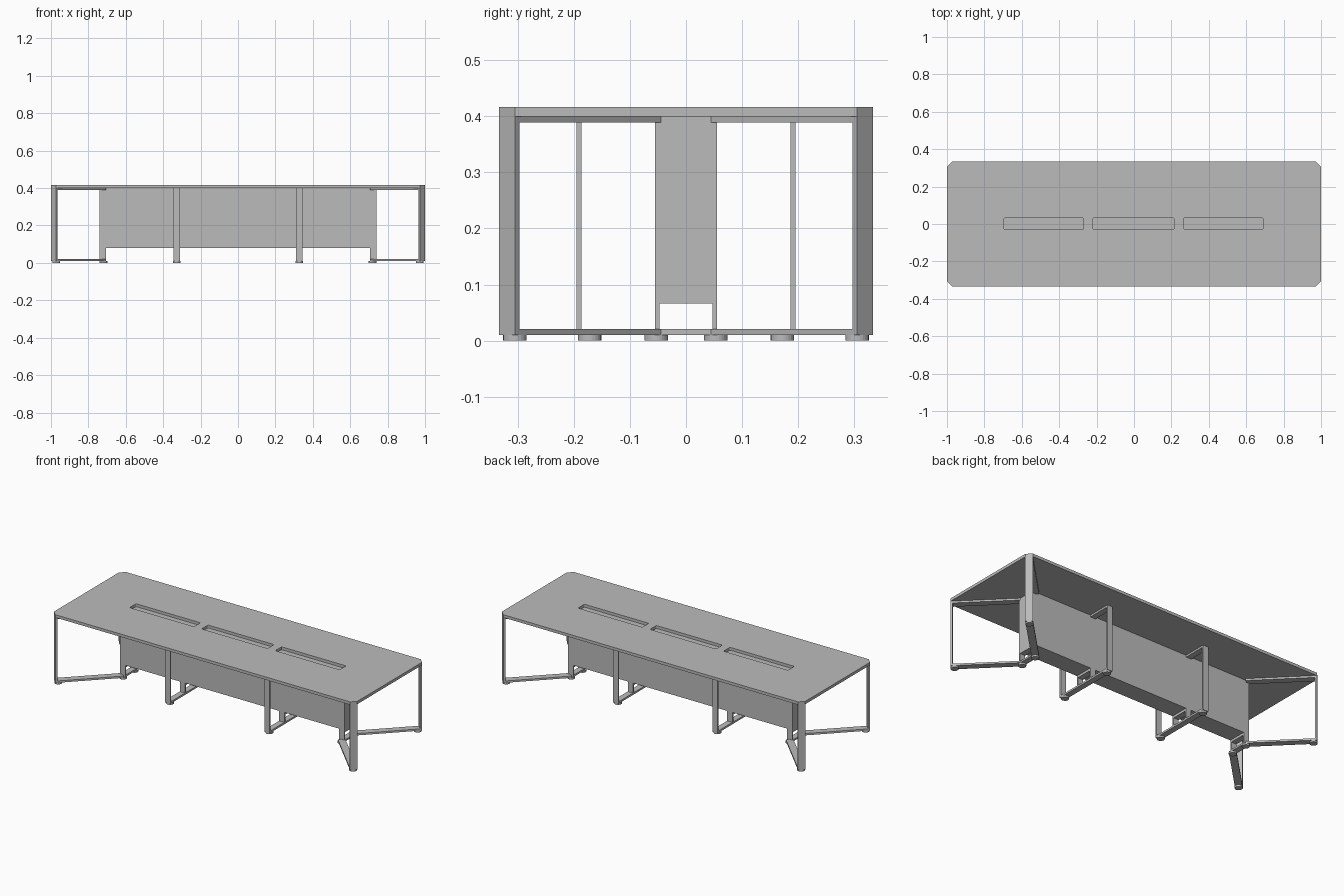
import bpy, bmesh, math
from mathutils import Matrix, Vector

old = bpy.data.objects.get("Cube")
if old:
    bpy.data.objects.remove(old, do_unlink=True)

GREY = (0.5, 0.5, 0.5, 1)
mat = bpy.data.materials.new("plain_grey")
mat.use_nodes = True
mat.diffuse_color = GREY
mat.node_tree.nodes["Principled BSDF"].inputs["Base Color"].default_value = GREY

UNDER, TOP = 0.40, 0.417      # worktop faces
FLOOR, BAR = 0.01, 0.011      # frame bottom, bar thickness
EDGE_X, EDGE_Y, CUT = 1.0, 0.333, 0.028


def add_mesh(name, bm):
    mesh = bpy.data.meshes.new(name)
    bm.to_mesh(mesh)
    bm.free()
    mesh.materials.append(mat)
    obj = bpy.data.objects.new(name, mesh)
    bpy.context.collection.objects.link(obj)
    return obj


def box(bm, lo, hi, matrix=Matrix()):
    """Add a box between two corners, then place it with matrix."""
    lo, hi = Vector(lo), Vector(hi)
    place = matrix @ Matrix.Translation((lo + hi) / 2) @ Matrix.Diagonal((*(hi - lo), 1))
    bmesh.ops.create_cube(bm, size=1, matrix=place)


def foot(bm, x, y):
    bmesh.ops.create_cone(bm, cap_ends=True, segments=24, radius1=0.021, radius2=0.021,
                          depth=FLOOR, matrix=Matrix.Translation((x, y, FLOOR / 2)))


def rounded(x0, x1, y0, y1, r, steps):
    """Outline of a rectangle; one step gives chamfered corners."""
    centres = [(x1 - r, y1 - r), (x0 + r, y1 - r), (x0 + r, y0 + r), (x1 - r, y0 + r)]
    return [(cx + r * math.cos((q + i / steps) * math.pi / 2),
             cy + r * math.sin((q + i / steps) * math.pi / 2))
            for q, (cx, cy) in enumerate(centres) for i in range(steps + 1)]


# Worktop with three cable slots
curve = bpy.data.curves.new("worktop_outline", "CURVE")
curve.dimensions = "2D"
curve.fill_mode = "BOTH"
curve.extrude = (TOP - UNDER) / 2
outlines = [rounded(-EDGE_X, EDGE_X, -EDGE_Y, EDGE_Y, CUT, 1)]
for x0, x1 in ((-0.695, -0.27), (-0.22, 0.215), (0.265, 0.69)):
    outlines.append(rounded(x0, x1, -0.028, 0.032, 0.006, 4))
for outline in outlines:
    spline = curve.splines.new("POLY")
    spline.points.add(len(outline) - 1)
    for point, (x, y) in zip(spline.points, outline):
        point.co = (x, y, 0, 1)
    spline.use_cyclic_u = True
temp = bpy.data.objects.new("worktop_outline", curve)
bpy.context.collection.objects.link(temp)
bpy.context.view_layer.update()
mesh = bpy.data.meshes.new_from_object(temp.evaluated_get(bpy.context.evaluated_depsgraph_get()))
bpy.data.objects.remove(temp, do_unlink=True)
bm = bmesh.new()
bm.from_mesh(mesh)
bmesh.ops.remove_doubles(bm, verts=bm.verts, dist=0.0001)
bmesh.ops.recalc_face_normals(bm, faces=bm.faces)
bmesh.ops.translate(bm, verts=bm.verts, vec=(0, 0, (TOP + UNDER) / 2))
for face in bm.faces:
    face.smooth = False
add_mesh("worktop", bm)

# Central cable box under the slots
bm = bmesh.new()
box(bm, (-0.74, -0.055, 0.08), (0.74, 0.055, UNDER))
add_mesh("cable_box", bm)

# Brackets carrying the box: upside-down U shapes
for name, x in (("right_end", -0.7225), ("right_middle", -0.3275),
                ("left_middle", 0.3275), ("left_end", 0.7225)):
    bm = bmesh.new()
    a, b = x - 0.0175, x + 0.0175
    box(bm, (a, -0.055, 0.066), (b, 0.055, 0.08))
    for s in (-1, 1):
        y0, y1 = sorted((s * 0.047, s * 0.055))
        box(bm, (a, y0, FLOOR), (b, y1, 0.066))
    add_mesh(name + "_bracket", bm)

# Straight middle frames: flat bar bent into a closed loop
for name, x in (("right", -0.3275), ("left", 0.3275)):
    bm = bmesh.new()
    a, b, reach = x - 0.0175, x + 0.0175, 0.195
    for z in (FLOOR, UNDER - BAR):
        box(bm, (a, -reach, z), (b, reach, z + BAR))
    for s in (-1, 1):
        y0, y1 = sorted((s * (reach - 0.009), s * reach))
        box(bm, (a, y0, FLOOR + BAR), (b, y1, UNDER - BAR))
        foot(bm, x, s * 0.172)
    add_mesh(name + "_middle_frame", bm)

# Diagonal corner frames, square to the cut corners
LENGTH, HALF = 0.375, 0.02
for sx, side in ((-1, "right"), (1, "left")):
    for sy, end in ((-1, "front"), (1, "back")):
        corner = Vector((sx * (EDGE_X - CUT / 2), sy * (EDGE_Y - CUT / 2), 0))
        place = Matrix.Translation(corner) @ Matrix.Rotation(math.atan2(-sy, -sx), 4, "Z")
        bm = bmesh.new()
        for z in (FLOOR, UNDER - BAR):
            box(bm, (0, -HALF, z), (LENGTH, HALF, z + BAR), place)
        box(bm, (0, -HALF, FLOOR + BAR), (BAR, HALF, UNDER - BAR), place)
        foot(bm, sx * 0.972, sy * 0.305)
        foot(bm, sx * 0.72, sy * 0.053)
        add_mesh(end + "_" + side + "_corner_frame", bm)

# Floor ties joining the corner frames at each end
for s, side in ((-1, "right"), (1, "left")):
    bm = bmesh.new()
    x0, x1 = sorted((s * 0.705, s * 0.74))
    box(bm, (x0, -0.055, FLOOR), (x1, 0.055, FLOOR + BAR))
    add_mesh(side + "_floor_tie", bm)
